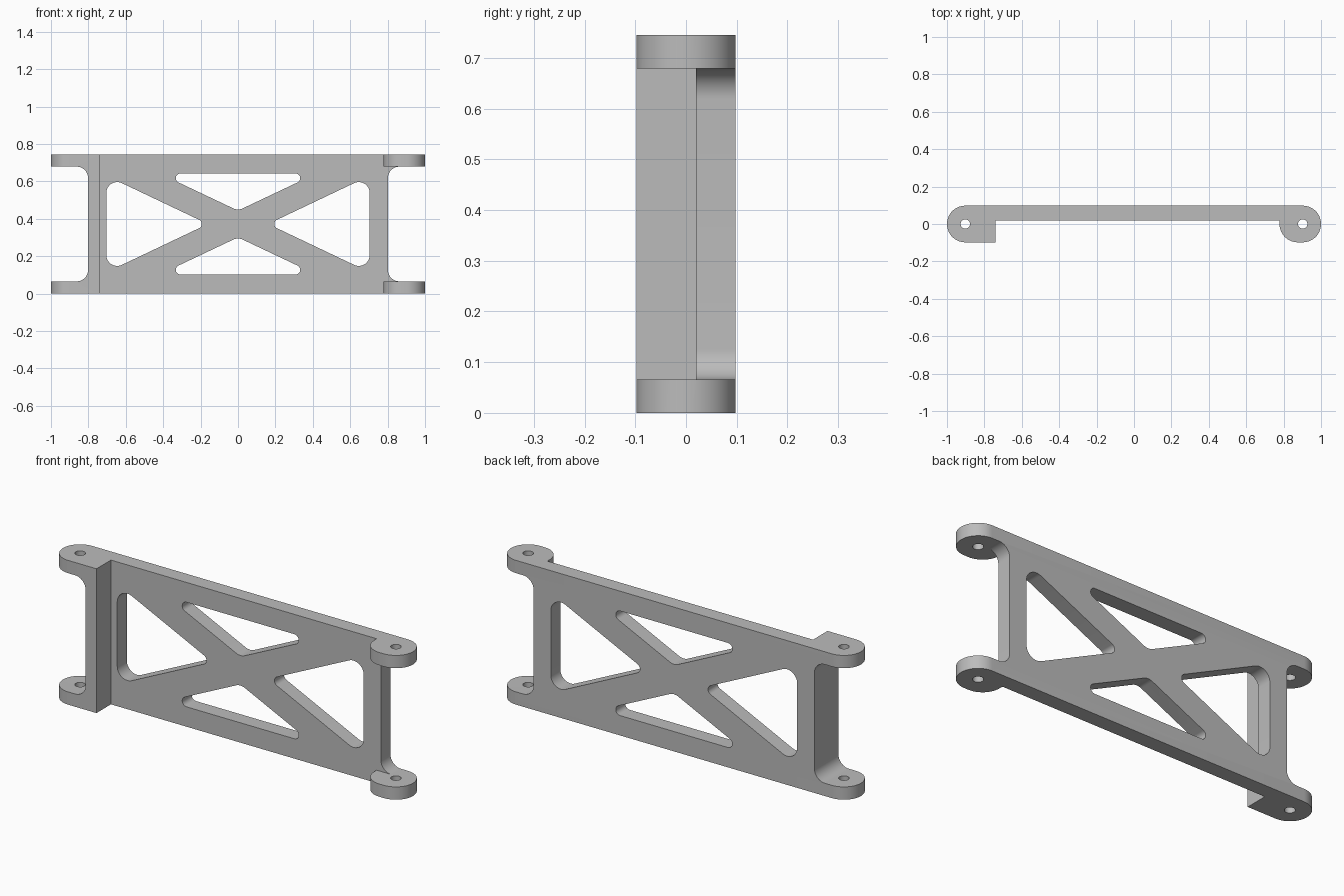
import bpy, bmesh, math
from mathutils import Vector

cube = bpy.data.objects.get("Cube")
if cube:
    bpy.data.objects.remove(cube, do_unlink=True)

HEIGHT = 0.745      # overall height
R = 0.098           # ear radius, also half the depth
EAR = 0.066         # ear thickness
FRONT = 0.02        # front face of the thin plate
MID = HEIGHT / 2

grey = bpy.data.materials.new("grey_plastic")
grey.use_nodes = True
grey.diffuse_color = (0.5, 0.5, 0.5, 1)
grey.node_tree.nodes["Principled BSDF"].inputs["Base Color"].default_value = (0.5, 0.5, 0.5, 1)


def rounded(corners, steps=14):
    """Outline from (x, y, radius) corners, with each corner filleted."""
    out = []
    for i, (x, y, r) in enumerate(corners):
        p = Vector((x, y))
        if r == 0:
            out.append(p)
            continue
        a = (Vector(corners[i - 1][:2]) - p).normalized()
        b = (Vector(corners[(i + 1) % len(corners)][:2]) - p).normalized()
        half = a.angle(b) / 2
        centre = p + (a + b).normalized() * (r / math.sin(half))
        start = p + a * (r / math.tan(half)) - centre
        end = p + b * (r / math.tan(half)) - centre
        turn = math.atan2(start.x * end.y - start.y * end.x, start.dot(end))
        for k in range(steps + 1):
            t = turn * k / steps
            c, s = math.cos(t), math.sin(t)
            out.append(centre + Vector((start.x * c - start.y * s, start.x * s + start.y * c)))
    return out


def prism(name, outline, low, high, axis):
    """Extrude an outline along z (plan outline) or y (front outline)."""
    def place(p, d):
        return (p.x, p.y, d) if axis == "z" else (p.x, d, p.y)
    bm = bmesh.new()
    rings = [[bm.verts.new(place(p, d)) for p in outline] for d in (low, high)]
    n = len(outline)
    for ring in rings:
        bm.faces.new(ring)
    for i in range(n):
        j = (i + 1) % n
        bm.faces.new((rings[0][i], rings[0][j], rings[1][j], rings[1][i]))
    bmesh.ops.remove_doubles(bm, verts=bm.verts, dist=1e-5)
    bmesh.ops.recalc_face_normals(bm, faces=bm.faces)
    mesh = bpy.data.meshes.new(name)
    bm.to_mesh(mesh)
    bm.free()
    obj = bpy.data.objects.new(name, mesh)
    bpy.context.collection.objects.link(obj)
    return obj


def cut(target, cutter):
    """Subtract the cutter, bake the result and delete the cutter."""
    mod = target.modifiers.new("cut", "BOOLEAN")
    mod.operation = "DIFFERENCE"
    mod.solver = "EXACT"
    mod.object = cutter
    graph = bpy.context.evaluated_depsgraph_get()
    mesh = bpy.data.meshes.new_from_object(target.evaluated_get(graph))
    target.modifiers.clear()
    target.data = mesh
    bpy.data.objects.remove(cutter, do_unlink=True)


# Plan: left block with round ear, thin plate, right knuckle
frame = prism("brace_frame", rounded([
    (-1, R, R), (-1, -R, R), (-0.74, -R, 0), (-0.74, FRONT, 0),
    (0.778, FRONT, 0), (0.778, -R, R), (1, -R, R), (1, R, R)]), 0, HEIGHT, "z")

# Clear the knuckle between the upper and lower right ears
cut(frame, prism("knuckle_cutter", rounded([
    (0.76, -0.2, 0), (1.1, -0.2, 0), (1.1, FRONT, 0), (0.76, FRONT, 0)]),
    EAR, HEIGHT - EAR, "z"))

for side in (-1, 1):
    # Notch between the ears
    cut(frame, prism("notch_cutter", rounded([
        (side * 1.1, EAR, 0), (side * 0.802, EAR, 0.06),
        (side * 0.802, HEIGHT - EAR, 0.06), (side * 1.1, HEIGHT - EAR, 0)]), -0.3, 0.3, "y"))
    # Pin holes
    circle = [Vector((side * 0.902 + 0.025 * math.cos(t * math.tau / 32),
                      0.025 * math.sin(t * math.tau / 32))) for t in range(32)]
    cut(frame, prism("hole_cutter", circle, -0.1, HEIGHT + 0.1, "z"))
    # Side window
    cut(frame, prism("side_window_cutter", rounded([
        (side * 0.704, MID + 0.258, 0.058), (side * 0.161, MID, 0.025),
        (side * 0.704, MID - 0.258, 0.058)]), -0.3, 0.3, "y"))
    # Upper or lower window
    cut(frame, prism("wide_window_cutter", rounded([
        (-0.419, MID + side * 0.27, 0.025), (0.419, MID + side * 0.27, 0.025),
        (0, MID + side * 0.0715, 0.058)]), -0.3, 0.3, "y"))

frame.data.materials.clear()
frame.data.materials.append(grey)
for poly in frame.data.polygons:
    poly.material_index = 0
frame.data.shade_smooth()
frame.data.set_sharp_from_angle(angle=math.radians(30))
